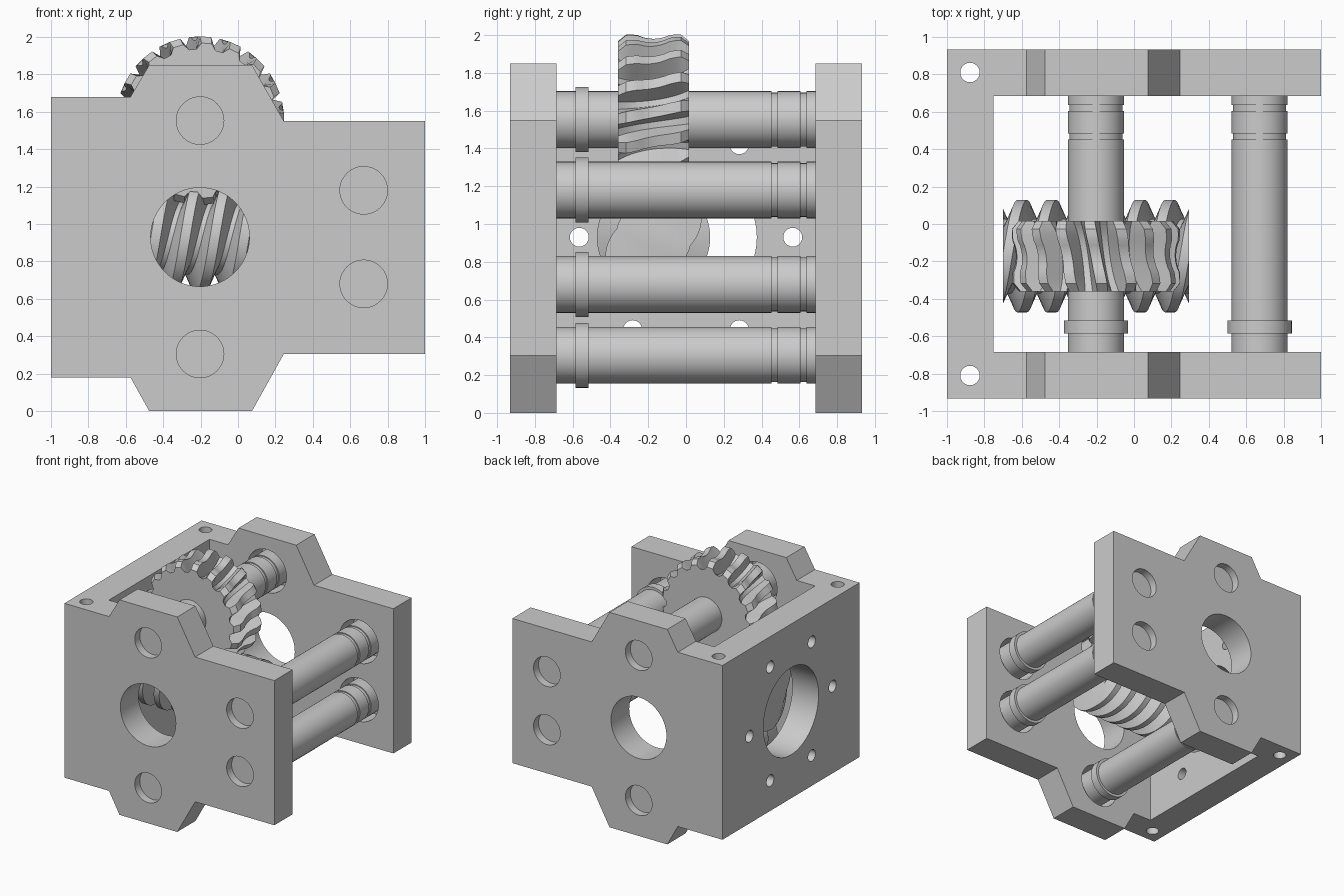
import bpy, bmesh, math
from mathutils import Vector

if "Cube" in bpy.data.objects:
    bpy.data.objects.remove(bpy.data.objects["Cube"])

TAU = 2 * math.pi


def finish(name, bm, smooth=True):
    bmesh.ops.recalc_face_normals(bm, faces=bm.faces)
    me = bpy.data.meshes.new(name)
    bm.to_mesh(me)
    bm.free()
    ob = bpy.data.objects.new(name, me)
    bpy.context.collection.objects.link(ob)
    bpy.ops.object.select_all(action='DESELECT')
    bpy.context.view_layer.objects.active = ob
    ob.select_set(True)
    if smooth:
        bpy.ops.object.shade_smooth_by_angle(angle=math.radians(25))
    return ob


def lathe_y(name, profile, x, z, n=48, smooth=True):
    """Solid of revolution around an axis along y; profile is (y, radius)."""
    bm = bmesh.new()
    rings = [[bm.verts.new((x + r * math.cos(TAU * i / n), y, z + r * math.sin(TAU * i / n)))
              for i in range(n)] for y, r in profile]
    for a, b in zip(rings, rings[1:]):
        for i in range(n):
            j = (i + 1) % n
            bm.faces.new((a[i], a[j], b[j], b[i]))
    bm.faces.new(rings[0])
    bm.faces.new(rings[-1])
    return finish(name, bm, smooth)


def cylinder(center, radius, depth, axis, n=48):
    bm = bmesh.new()
    bmesh.ops.create_cone(bm, cap_ends=True, segments=n, radius1=radius, radius2=radius, depth=depth)
    rot = Vector((0, 0, 1)).rotation_difference(Vector(axis)).to_matrix()
    bmesh.ops.rotate(bm, verts=bm.verts, matrix=rot)
    bmesh.ops.translate(bm, verts=bm.verts, vec=center)
    return finish("cutter", bm, False)


def cut(target, cutter):
    mod = target.modifiers.new("cut", 'BOOLEAN')
    mod.operation = 'DIFFERENCE'
    mod.solver = 'EXACT'
    mod.object = cutter
    bpy.context.view_layer.objects.active = target
    bpy.ops.object.modifier_apply(modifier=mod.name)
    bpy.data.objects.remove(cutter)


# Housing: plate outline extruded over the full depth, then hollowed and drilled
outline = [(-1, .18), (-.575, .18), (-.475, 0), (.075, 0), (.245, .305), (1, .305),
           (1, 1.55), (.245, 1.55), (.075, 1.85), (-.475, 1.85), (-.575, 1.68), (-1, 1.68)]
bm = bmesh.new()
face = bm.faces.new([bm.verts.new((x, -.933, z)) for x, z in outline])
ext = bmesh.ops.extrude_face_region(bm, geom=[face])
bmesh.ops.translate(bm, verts=[v for v in ext["geom"] if isinstance(v, bmesh.types.BMVert)],
                    vec=(0, 1.866, 0))
housing = finish("housing", bm, False)

bm = bmesh.new()
bmesh.ops.create_cube(bm, size=1)
bmesh.ops.scale(bm, verts=bm.verts, vec=(2.75, 1.37, 4))
bmesh.ops.translate(bm, verts=bm.verts, vec=(.625, 0, 1))
cut(housing, finish("cutter", bm, False))

# Bearing seats and shaft holes in both plates, plus the large bore
shafts = [(-.203, 1.553), (-.203, .305), (.672, 1.18), (.672, .68)]
for x, z in shafts:
    cut(housing, cylinder((x, 0, z), .185, 1.73, (0, 1, 0)))
    cut(housing, cylinder((x, 0, z), .127, 2.2, (0, 1, 0)))
cut(housing, cylinder((-.203, 0, .93), .264, 2.2, (0, 1, 0), 64))

# Motor face on the side wall: bore, bolt circle, and vertical bolt holes
cut(housing, cylinder((-.9, 0, .93), .375, .6, (1, 0, 0), 64))
for k in range(6):
    a = TAU * k / 6
    cut(housing, cylinder((-.9, .565 * math.cos(a), .93 + .565 * math.sin(a)), .05, .6, (1, 0, 0), 24))
for y in (-.81, .81):
    cut(housing, cylinder((-.877, y, .93), .052, 2.4, (0, 0, 1), 24))
bpy.context.view_layer.objects.active = housing
housing.select_set(True)
bpy.ops.object.shade_smooth_by_angle(angle=math.radians(25))

# Shafts with a collar and two ring grooves
shaft_profile = [(-.862, .15), (-.585, .15), (-.585, .172), (-.515, .172), (-.515, .15),
                 (.453, .15), (.453, .142), (.484, .142), (.484, .15),
                 (.605, .15), (.605, .142), (.637, .142), (.637, .15), (.862, .15)]
for name, (x, z) in zip(("gear_shaft", "lower_shaft", "side_shaft_upper", "side_shaft_lower"), shafts):
    lathe_y(name, shaft_profile, x, z)

# Worm: two-start left-handed thread along x, trimmed flat at both ends
CX, CY, WZ, PITCH, N = -.203, -.172, .93, .158, 64
tooth = [(-.066, .2), (-.026, .3), (.026, .3), (.066, .2)]
points = [(CX + (k + .5) * PITCH + dx, r) for k in range(-7, 9) for dx, r in tooth]
bm = bmesh.new()
rows = []
for i in range(N):
    a = TAU * i / N
    rows.append([bm.verts.new((x - 2 * PITCH * i / N, CY + r * math.cos(a), WZ + r * math.sin(a)))
                 for x, r in points])
turn = 2 * len(tooth)
for i in range(N):
    for j in range(len(points) - 1):
        if i < N - 1:
            c, d = rows[i + 1][j], rows[i + 1][j + 1]
        elif j >= turn:
            c, d = rows[0][j - turn], rows[0][j - turn + 1]
        else:
            continue
        bm.faces.new((rows[i][j], rows[i][j + 1], d, c))
for x, s in ((-.7, -1), (.295, 1)):
    res = bmesh.ops.bisect_plane(bm, geom=bm.verts[:] + bm.edges[:] + bm.faces[:], dist=1e-6,
                                 plane_co=(x, 0, 0), plane_no=(s, 0, 0), clear_outer=True)
    edges = [e for e in res["geom_cut"] if isinstance(e, bmesh.types.BMEdge)]
    bmesh.ops.triangle_fill(bm, use_beauty=True, edges=edges, normal=(s, 0, 0))
finish("worm", bm)

# Worm wheel: throated helical teeth around the gear shaft
TEETH, GZ, HALF, GAP = 17, 1.553, .188, .623


def tip_radius(t):
    t = abs(t)
    if t > .145:
        return .45 - .035 * (t - .145) / (HALF - .145)
    return min(.45, GAP - math.sqrt(.195 ** 2 - t * t))


def root_radius(t):
    return GAP - math.sqrt(.305 ** 2 - t * t)


stations = [-HALF, -.145, -.115, -.085, -.058, -.03, 0, .03, .058, .085, .115, .145, HALF]
bm = bmesh.new()
rings = []
for t in stations:
    ring = []
    for k in range(TEETH):
        for f, is_tip in ((-.36, 0), (-.18, 1), (.18, 1), (.36, 0)):
            a = TAU / 4 + TAU * (k + f) / TEETH + .45 * t
            r = tip_radius(t) if is_tip else root_radius(t)
            ring.append(bm.verts.new((CX + r * math.cos(a), CY + t, GZ + r * math.sin(a))))
    rings.append(ring)
n = len(rings[0])
for a, b in zip(rings, rings[1:]):
    for i in range(n):
        j = (i + 1) % n
        bm.faces.new((a[i], a[j], b[j], b[i]))
bm.faces.new(rings[0])
bm.faces.new(rings[-1])
finish("worm_wheel", bm)
